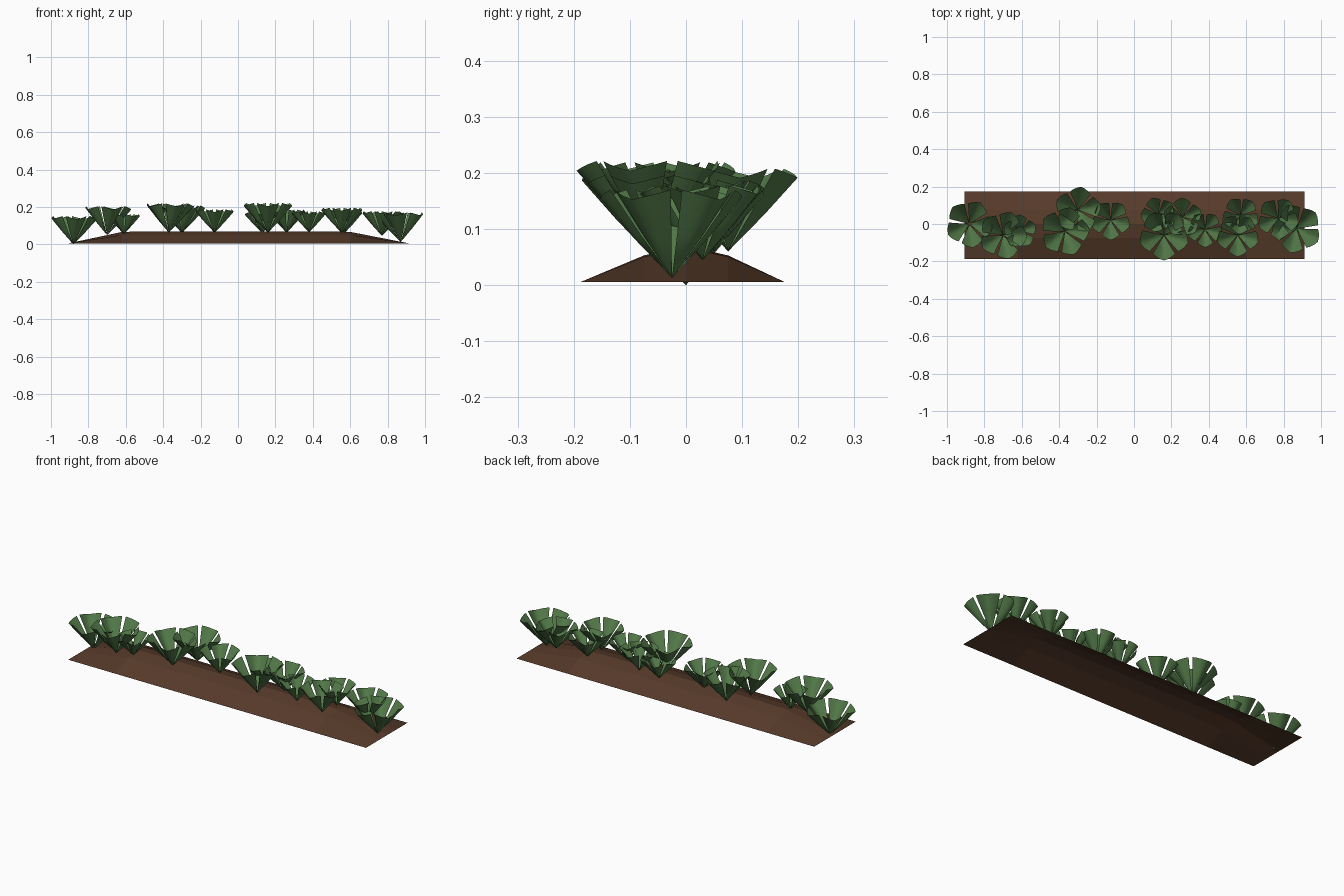
import bpy, bmesh
from math import sin, cos, radians

cube = bpy.data.objects.get("Cube")
if cube:
    bpy.data.objects.remove(cube, do_unlink=True)


def material(name, colour):
    m = bpy.data.materials.new(name)
    m.use_nodes = True
    m.diffuse_color = colour
    m.node_tree.nodes["Principled BSDF"].inputs["Base Color"].default_value = colour
    return m


soil = material("soil_brown", (0.095, 0.043, 0.023, 1))
green = material("leaf_green", (0.085, 0.19, 0.065, 1))


def finish(bm, name, mat, smooth):
    mesh = bpy.data.meshes.new(name)
    for f in bm.faces:
        f.smooth = smooth
    bm.to_mesh(mesh)
    bm.free()
    mesh.materials.append(mat)
    obj = bpy.data.objects.new(name, mesh)
    bpy.context.collection.objects.link(obj)
    return obj


# Soil mound: open shell, cross-section swept along x and flattened at both ends
section = [(-0.187, 0), (-0.075, 0.047), (0, 0.064), (0.075, 0.047), (0.175, 0)]
stations = [(-0.905, 0), (-0.62, 0.95), (-0.45, 1), (0.45, 1), (0.6, 0.95), (0.912, 0)]
bm = bmesh.new()
rows = [[bm.verts.new((x, y, 0.006 + h * k)) for y, h in section] for x, k in stations]
for a, b in zip(rows, rows[1:]):
    for i in range(len(section) - 1):
        bm.faces.new((a[i], b[i], b[i + 1], a[i + 1]))
finish(bm, "soil_mound", soil, False)


# Leaf: a fan from the root to a curved rim whose middle reaches out and dips
def add_leaf(bm, angle, size):
    root = bm.verts.new((0, 0, 0))
    lower, rim = [], []
    for i in range(-3, 4):
        t = i / 3
        a = angle + radians(31) * t
        r = size * (1 - 0.14 * abs(t))
        z = size * (1.05 + 0.13 * abs(t))
        rim.append(bm.verts.new((r * cos(a), r * sin(a), z)))
        lower.append(bm.verts.new((r * 0.52 * cos(a), r * 0.52 * sin(a), z * 0.5)))
    for i in range(6):
        bm.faces.new((root, lower[i], lower[i + 1]))
        bm.faces.new((lower[i], rim[i], rim[i + 1], lower[i + 1]))


def plant(name, x, y, z, size, turn):
    bm = bmesh.new()
    for k in range(5):
        add_leaf(bm, radians(turn + 72 * k), size)
    finish(bm, name, green, True).location = (x, y, z)


# Row of plants: x, y, root height, size, turn
plants = [
    (-0.88, 0.0, 0.0, 0.128, 63), (-0.70, -0.06, 0.05, 0.13, 69),
    (-0.61, -0.04, 0.055, 0.09, 20), (-0.37, -0.04, 0.063, 0.132, 4),
    (-0.30, 0.075, 0.06, 0.125, 10), (-0.125, 0.02, 0.062, 0.106, 54),
    (0.16, -0.06, 0.062, 0.135, 54), (0.13, 0.05, 0.06, 0.095, 40),
    (0.26, 0.035, 0.062, 0.105, 20), (0.38, -0.03, 0.064, 0.095, 54),
    (0.555, -0.06, 0.06, 0.115, 54), (0.57, 0.045, 0.06, 0.1, 50),
    (0.77, 0.03, 0.045, 0.112, 60), (0.87, -0.025, 0.013, 0.133, 40),
]
for i, p in enumerate(plants):
    plant(f"leafy_plant_{i + 1}", *p)
